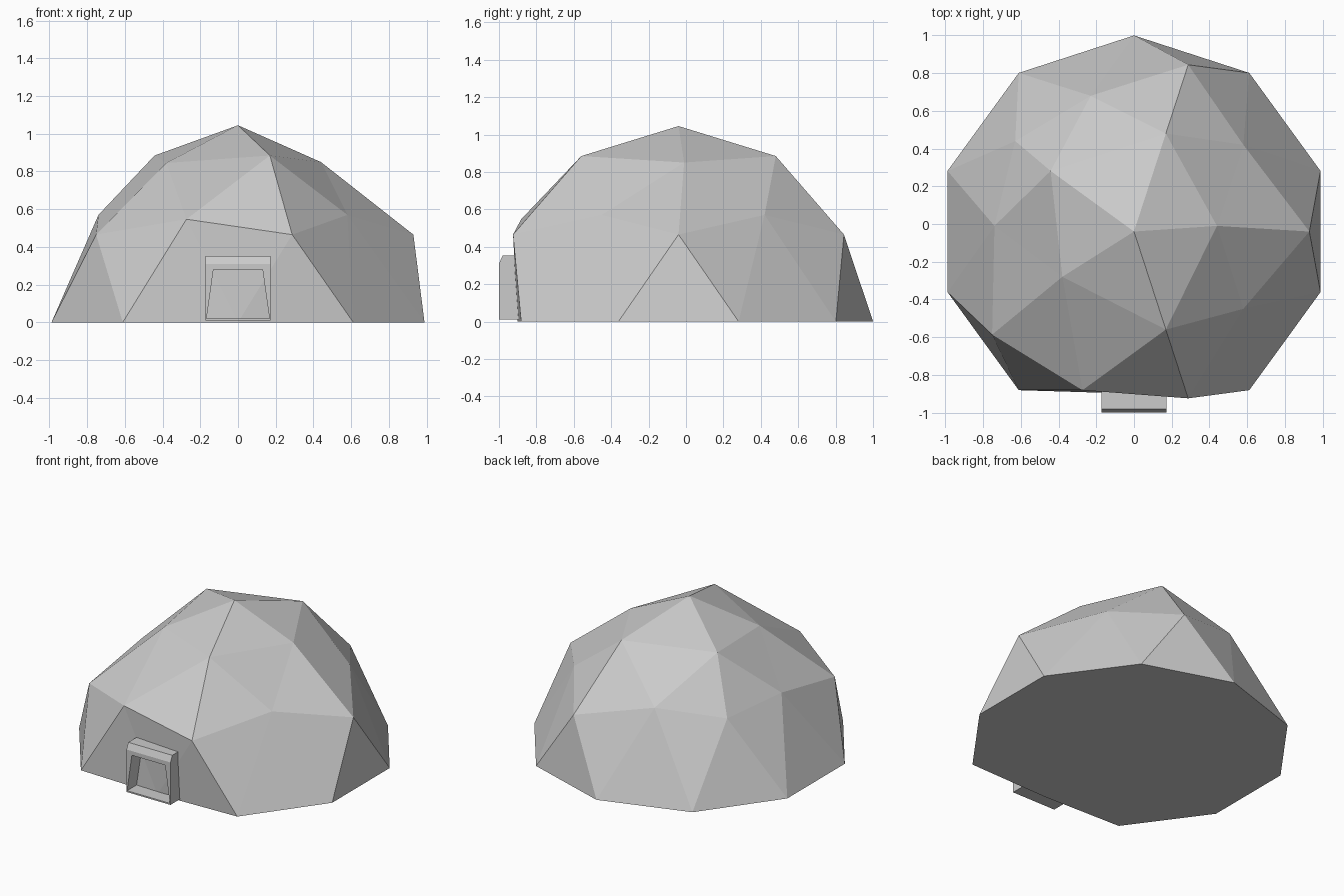
import bpy, math

if "Cube" in bpy.data.objects:
    bpy.data.objects.remove(bpy.data.objects["Cube"])

def make(name, verts, faces):
    me = bpy.data.meshes.new(name)
    me.from_pydata(verts, [], faces)
    me.update()
    ob = bpy.data.objects.new(name, me)
    bpy.context.collection.objects.link(ob)
    return ob

# Dome: five-fold geodesic rings around the vertical axis
R, CY = 1.04, -0.04

def ring(n, radius, z, start):
    return [(radius * math.cos(math.radians(start + 360 / n * i)),
             radius * math.sin(math.radians(start + 360 / n * i)), z) for i in range(n)]

upper = ring(5, 0.5257 * R, 0.8507 * R, 0)
corner = ring(5, 0.8944 * R, 0.4472 * R, 0)
middle = ring(5, 0.8507 * R, 0.5257 * R, 36)
base = ring(10, R, 0, -18)

# Dented points that flatten some panels, and the flattened entrance side
upper[0], upper[3] = (0.44, 0.03, 0.85), (-0.38, -0.24, 0.845)
corner[2] = (-0.63, 0.48, 0.53)
middle[0], middle[1] = (0.58, 0.46, 0.57), (-0.23, 0.72, 0.59)
middle[2], middle[4] = (-0.74, 0.03, 0.57), (0.58, -0.41, 0.57)
base[8] = (0, -0.86, 0)

verts = [(x, y + CY, z) for x, y, z in [(0, 0, 1.045)] + upper + corner + middle + base]
A = lambda k: 1 + k % 5
B = lambda k: 6 + k % 5
M = lambda k: 11 + k % 5
C = lambda j: 16 + j % 10
faces = [tuple(C(j) for j in reversed(range(10)))]
for k in range(5):
    faces += [(0, A(k), A(k + 1)), (A(k), B(k), M(k)),
              (A(k), M(k), A(k + 1)), (A(k + 1), M(k), B(k + 1)),
              (B(k), C(2 * k), C(2 * k + 1)), (B(k), C(2 * k + 1), M(k)),
              (M(k), C(2 * k + 1), C(2 * k + 2)), (M(k), C(2 * k + 2), B(k + 1))]
make("dome", verts, faces)

# Door frame: bevelled top edge and tapered opening
W, F, BK = 0.172, -1.0, -0.88
outer = [(-W, F, 0.01), (-W, F, 0.31), (W, F, 0.31), (W, F, 0.01)]
inner = [(-0.167, F, 0.02), (-0.13, F, 0.28), (0.13, F, 0.28), (0.167, F, 0.02)]
inner_back = [(x, BK, z) for x, y, z in inner]
top = [(-W, -0.98, 0.353), (W, -0.98, 0.353)]
back = [(-W, BK, 0.01), (-W, BK, 0.353), (W, BK, 0.353), (W, BK, 0.01)]
fv = outer + inner + inner_back + top + back
ff = [(1, 2, 13, 12), (12, 13, 16, 15),
      (0, 1, 12, 15, 14), (3, 17, 16, 13, 2), (0, 14, 17, 3)]
for i in range(4):
    j = (i + 1) % 4
    ff += [(i, 4 + i, 4 + j, j), (4 + i, 8 + i, 8 + j, 4 + j)]
make("door_frame", fv, ff)
